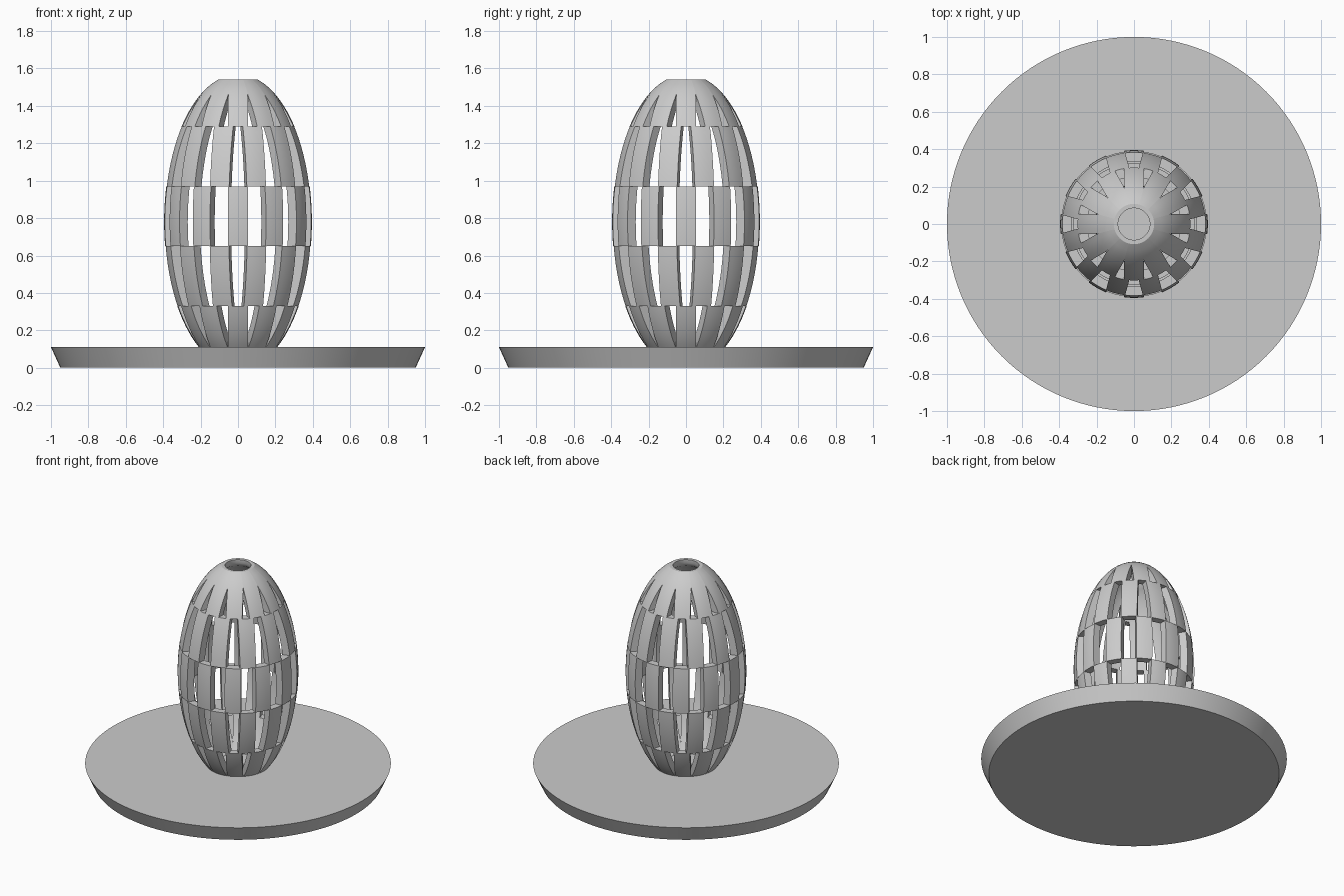
import bpy, bmesh, math

cube = bpy.data.objects.get("Cube")
if cube:
    bpy.data.objects.remove(cube, do_unlink=True)

grey = bpy.data.materials.new("plain_grey")
grey.use_nodes = True
grey.diffuse_color = (0.6, 0.6, 0.6, 1)
grey.node_tree.nodes["Principled BSDF"].inputs["Base Color"].default_value = (0.6, 0.6, 0.6, 1)

COUNT = 12           # slats per tier
HALF_WIDTH = 0.053   # every slat has constant width
MID_Z = 0.78         # centre of the egg-shaped shell
BORE = 0.085         # round hole at the top


def finish(bm, name):
    bmesh.ops.recalc_face_normals(bm, faces=bm.faces)
    mesh = bpy.data.meshes.new(name)
    bm.to_mesh(mesh)
    bm.free()
    obj = bpy.data.objects.new(name, mesh)
    bpy.context.collection.objects.link(obj)
    mesh.materials.append(grey)
    bpy.ops.object.select_all(action='DESELECT')
    obj.select_set(True)
    bpy.context.view_layer.objects.active = obj
    bpy.ops.object.shade_smooth_by_angle(angle=math.radians(30))
    return obj


def ellipse_radius(z, radius, half_height):
    t = (z - MID_Z) / half_height
    return max(radius * math.sqrt(max(0, 1 - t * t)), BORE)


def add_slat(bm, z0, z1, turn, steps=10, across=4):
    # Closed loops of outer then inner points, bridged upwards and capped
    loops = []
    for i in range(steps + 1):
        z = z0 + (z1 - z0) * i / steps
        loop = []
        for radius, half_height, way in ((0.395, 0.79, 1), (0.345, 0.74, -1)):
            r = ellipse_radius(z, radius, half_height)
            half = min(math.asin(HALF_WIDTH / r), math.pi / COUNT)
            for j in range(across + 1):
                a = turn + way * half * (2 * j / across - 1)
                loop.append(bm.verts.new((r * math.cos(a), r * math.sin(a), z)))
        loops.append(loop)
    n = len(loops[0])
    for low, high in zip(loops, loops[1:]):
        for j in range(n):
            k = (j + 1) % n
            bm.faces.new((low[j], low[k], high[k], high[j]))
    for loop in (loops[0], loops[-1]):
        for j in range(across):
            bm.faces.new((loop[j], loop[j + 1], loop[n - 2 - j], loop[n - 1 - j]))


# Staggered tiers of slats
levels = (0.10, 0.33, 0.65, 0.97, 1.29, 1.54)
for tier, (z0, z1) in enumerate(zip(levels, levels[1:])):
    bm = bmesh.new()
    for k in range(COUNT):
        add_slat(bm, z0, z1, (k + 0.5 * (tier % 2)) * math.tau / COUNT)
    finish(bm, f"slat_tier_{tier + 1}")

# Round base plate, wider at the top
bm = bmesh.new()
bmesh.ops.create_cone(bm, cap_ends=True, segments=128, radius1=0.95, radius2=1.0, depth=0.11)
bmesh.ops.translate(bm, verts=bm.verts, vec=(0, 0, 0.055))
finish(bm, "base_plate")
